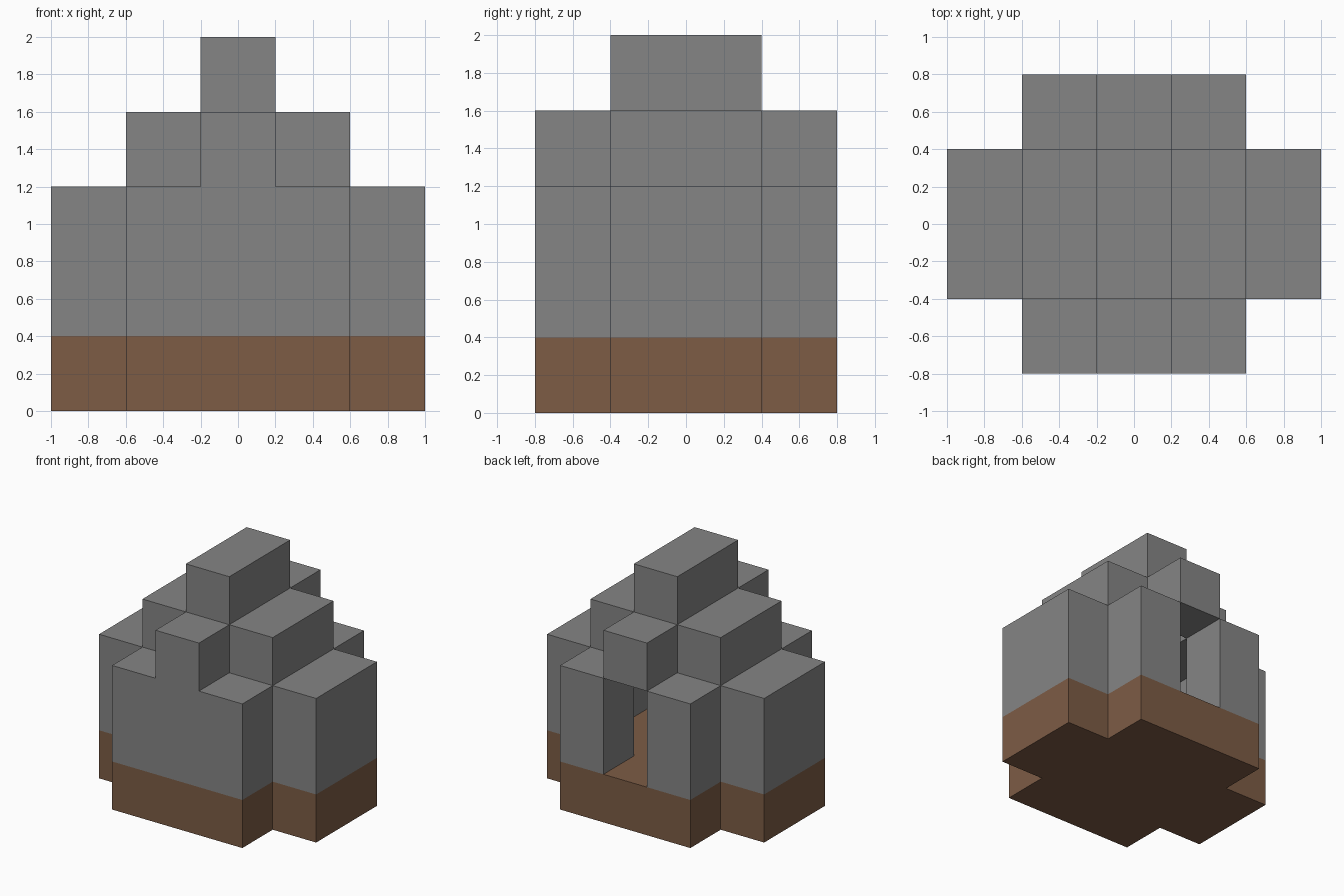
import bpy, bmesh
from mathutils import Vector

cube = bpy.data.objects.get("Cube")
if cube:
    bpy.data.objects.remove(cube, do_unlink=True)

CELL = 0.4          # the whole building sits on a square block grid
NX, NY = 5, 4       # grid cells across and deep


def material(name, color):
    m = bpy.data.materials.new(name)
    m.use_nodes = True
    m.diffuse_color = color
    m.node_tree.nodes["Principled BSDF"].inputs["Base Color"].default_value = color
    return m


def block(x0, x1, y0, y1, z0, z1):
    """Set of grid cells; upper bounds are exclusive."""
    return {(x, y, z) for x in range(x0, x1)
            for y in range(y0, y1) for z in range(z0, z1)}


def cross(z0, z1):
    return block(0, 5, 1, 3, z0, z1) | block(1, 4, 0, 4, z0, z1)


# Foundation: solid cross-shaped slab
foundation = cross(0, 1)
# Walls: cross-shaped storey with a hollow room and a rear doorway
room = block(1, 4, 1, 3, 1, 3)
doorway = block(2, 3, 3, 4, 1, 3)
walls = cross(1, 3) - room - doorway
# Roof: side slopes, gable ends and a ridge over an open channel
roof = (block(1, 2, 1, 3, 3, 4) | block(3, 4, 1, 3, 3, 4)
        | block(2, 3, 0, 1, 3, 4) | block(2, 3, 3, 4, 3, 4)
        | block(2, 3, 1, 3, 4, 5))
solid = foundation | walls | roof


def build(name, cells, mat):
    """Make the exposed skin of a group of cells, merged into large flat faces."""
    bm = bmesh.new()
    for c in sorted(cells):
        for axis in range(3):
            for side in (0, 1):
                n = list(c)
                n[axis] += 2 * side - 1
                if tuple(n) in solid:
                    continue
                u, v = (axis + 1) % 3, (axis + 2) % 3
                quad = []
                for du, dv in ((0, 0), (1, 0), (1, 1), (0, 1)):
                    p = Vector(c)
                    p[axis] += side
                    p[u] += du
                    p[v] += dv
                    p -= Vector((NX / 2, NY / 2, 0))
                    quad.append(bm.verts.new(p * CELL))
                bm.faces.new(quad if side else quad[::-1])
    bmesh.ops.remove_doubles(bm, verts=bm.verts, dist=0.001)
    bmesh.ops.dissolve_limit(bm, angle_limit=0.02, verts=bm.verts, edges=bm.edges)
    mesh = bpy.data.meshes.new(name)
    bm.to_mesh(mesh)
    bm.free()
    mesh.materials.append(mat)
    bpy.context.collection.objects.link(bpy.data.objects.new(name, mesh))


brown = material("earth_brown", (0.205, 0.107, 0.060, 1))
grey = material("stone_grey", (0.235, 0.235, 0.235, 1))
build("foundation", foundation, brown)
build("walls", walls, grey)
build("roof", roof, grey)
